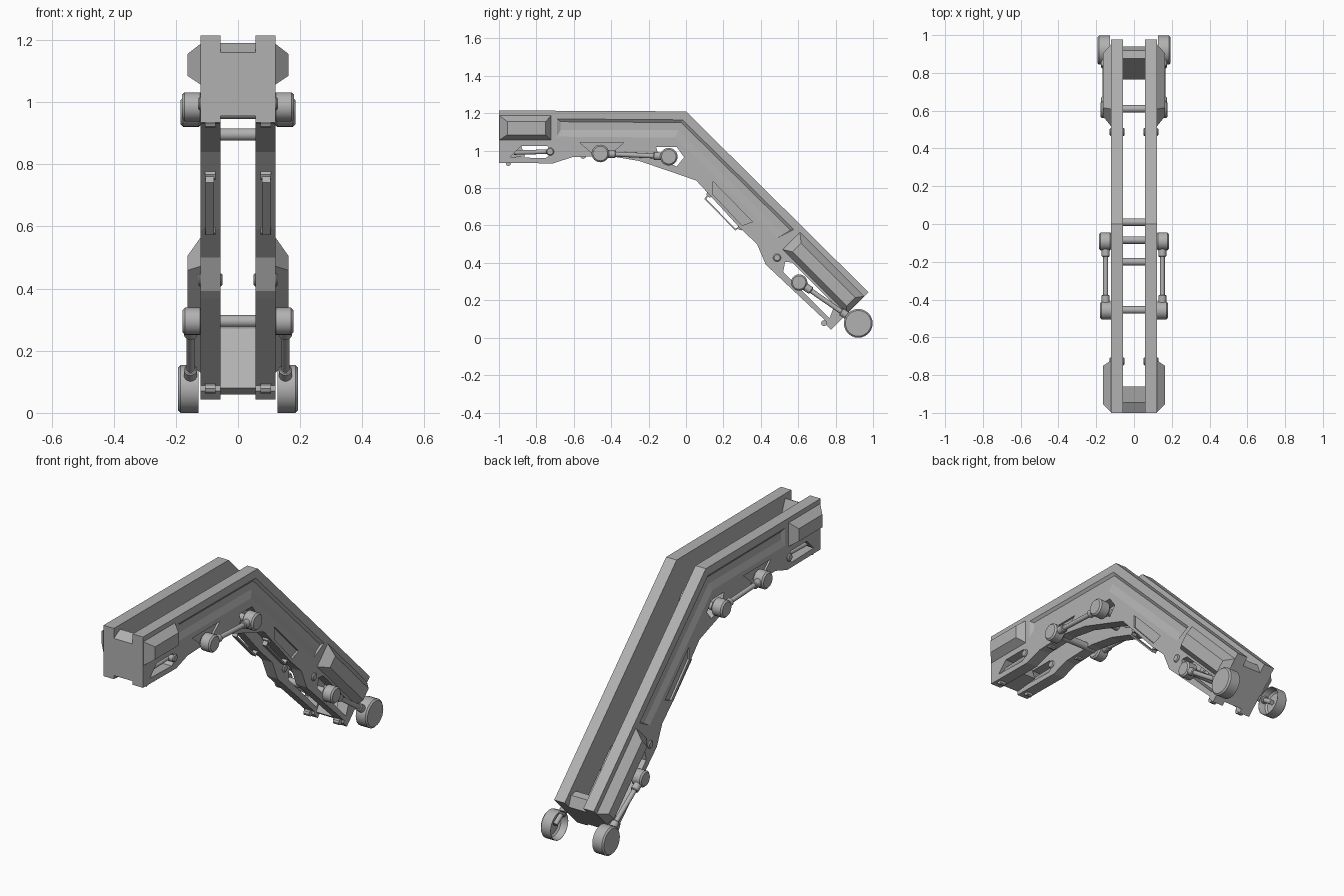
import bpy, bmesh, math
from mathutils import Matrix, Vector

if "Cube" in bpy.data.objects:
    bpy.data.objects.remove(bpy.data.objects["Cube"])

COL = bpy.context.scene.collection
TO_SIDE = Matrix(((0, 0, 1, 0), (1, 0, 0, 0), (0, 1, 0, 0), (0, 0, 0, 1)))  # drawing plane -> yz plane
END = Vector((0.976, 0.243))     # upper corner of the sloped beam's end
K = math.sqrt(0.5)
GREY = bpy.data.materials.new("dark_grey")
GREY.diffuse_color = (.44, .44, .44, 1)
GREY.use_nodes = True
GREY.node_tree.nodes["Principled BSDF"].inputs["Base Color"].default_value = GREY.diffuse_color


def slope(s, n):
    """Point on the sloped beam: s along it from its end, n above its top edge."""
    return (END.x + (s + n) * K, END.y + (n - s) * K)


def add(name, mesh, mirror=True, bevel=0):
    mesh.materials.clear()
    mesh.materials.append(GREY)
    ob = bpy.data.objects.new(name, mesh)
    COL.objects.link(ob)
    if bevel:
        b = ob.modifiers.new("bevel", 'BEVEL')
        b.width, b.segments, b.limit_method, b.angle_limit = bevel, 1, 'ANGLE', math.radians(40)
    if mirror:
        ob.modifiers.new("mirror", 'MIRROR').use_axis[0] = True
    return ob


def prism(name, outline, x0, x1, holes=(), mirror=True):
    """Side profile (y, z) with holes, extruded from x0 to x1."""
    cu = bpy.data.curves.new(name, 'CURVE')
    cu.dimensions, cu.fill_mode, cu.extrude = '2D', 'BOTH', (x1 - x0) / 2
    for pts in (outline, *holes):
        sp = cu.splines.new('POLY')
        sp.points.add(len(pts) - 1)
        for p, c in zip(sp.points, pts):
            p.co = (c[0], c[1], 0, 1)
        sp.use_cyclic_u = True
    tmp = bpy.data.objects.new("tmp", cu)
    COL.objects.link(tmp)
    dg = bpy.context.evaluated_depsgraph_get()
    mesh = bpy.data.meshes.new_from_object(tmp.evaluated_get(dg))
    bpy.data.objects.remove(tmp)
    mesh.transform(Matrix.Translation(((x0 + x1) / 2, 0, 0)) @ TO_SIDE)
    bm = bmesh.new()
    bm.from_mesh(mesh)
    bmesh.ops.remove_doubles(bm, verts=bm.verts, dist=1e-5)
    bmesh.ops.recalc_face_normals(bm, faces=bm.faces)
    bm.to_mesh(mesh)
    bm.free()
    for f in mesh.polygons:
        f.use_smooth = False
    return add(name, mesh, mirror)


def pod(name, base, top, x0, x1, caps=True):
    """Tapered solid (or open sloping ring) between two (y, z) polygons."""
    bm = bmesh.new()
    a = [bm.verts.new((x0, *p)) for p in base]
    b = [bm.verts.new((x1, *p)) for p in top]
    if caps:
        bm.faces.new(a)
        bm.faces.new(b)
    for i in range(len(a)):
        j = (i + 1) % len(a)
        bm.faces.new((a[i], a[j], b[j], b[i]))
    bmesh.ops.recalc_face_normals(bm, faces=bm.faces)
    if not caps:
        bm.normal_update()
        bmesh.ops.reverse_faces(bm, faces=[f for f in bm.faces if f.normal.x < 0])
    mesh = bpy.data.meshes.new(name)
    bm.to_mesh(mesh)
    bm.free()
    return add(name, mesh)


def rod(name, p, q, r, mirror=True, bevel=0, cup=False, seg=24):
    """Cylinder from p to q; cup hollows out the end at p."""
    p, q = Vector(p), Vector(q)
    d = q - p
    m = Matrix.Translation((p + q) / 2) @ d.to_track_quat('Z', 'Y').to_matrix().to_4x4()
    bm = bmesh.new()
    bmesh.ops.create_cone(bm, cap_ends=True, segments=seg, radius1=r, radius2=r, depth=d.length, matrix=m)
    if cup:
        bm.normal_update()
        cap = [f for f in bm.faces if len(f.verts) > 4 and f.normal.dot(d) < 0]
        bmesh.ops.inset_region(bm, faces=cap, thickness=0.012)
        bmesh.ops.translate(bm, verts=cap[0].verts[:], vec=d * 0.7)
    mesh = bpy.data.meshes.new(name)
    bm.to_mesh(mesh)
    bm.free()
    for f in mesh.polygons:
        f.use_smooth = True
    mesh.set_sharp_from_angle(angle=math.radians(35))
    return add(name, mesh, mirror, bevel)


# Bent side beams: inner plate plus a thin outer skin with recessed panels
outline = [(-1, 1.215), (0, 1.21), slope(0, 0), slope(0, -.283), slope(-.04, -.283), slope(-.05, -.27),
           slope(-.46, -.283), slope(-.495, -.283), (.38, .50), (.285, .59), (.12, .77), (.055, .84),
           (-.03, .87), (-.25, .945), (-.41, .972), (-.61, .965), (-.71, .932), (-1, .935)]
holes = [
    [(-.94, .965), (-.88, 1.025), (-.74, 1.025), (-.72, .985), (-.75, .96)],
    [(-.16, 1.02), (-.05, 1.02), (-.01, .965), (-.05, .915), (-.14, .955)],
    [slope(-.43, -.2), slope(-.40, -.175), slope(-.08, -.175), slope(-.05, -.245), slope(-.40, -.245)],
]
groove = [(-.69, 1.17), (-.019, 1.165), slope(-.52, -.045), slope(-.55, -.14), (-.058, 1.07), (-.69, 1.075)]
groove_floor = [(-.67, 1.155), (-.025, 1.15), slope(-.53, -.06), slope(-.54, -.10), (-.041, 1.11), (-.67, 1.11)]
panels = [
    groove,
    [(-.57, 1.045), (-.33, 1.045), (-.40, .985), (-.50, .985)],
    [(.145, .835), (.355, .62), (.30, .60), (.145, .765)],
]
prism("beam_plate", outline, .057, .110, holes)
prism("beam_skin", outline, .110, .121, holes + panels)
pod("groove_slopes", groove_floor, groove, .1102, .121, caps=False)

# Blocks closing both ends of the channel between the beams
prism("front_end_block", [(-1, .955), (-1, 1.16), (-.945, 1.19), (-.86, .97)], -.058, .058, mirror=False)
prism("lower_end_block", [slope(0, -.26), slope(0, -.05), slope(-.055, -.025), slope(-.09, -.05),
                          slope(-.035, -.265)], -.058, .058, mirror=False)

# Tapered pods on the outer faces
pod("front_pod", [(-1, 1.055), (-.72, 1.055), (-.72, 1.19), (-1, 1.19)],
    [(-.955, 1.085), (-.75, 1.085), (-.75, 1.155), (-.955, 1.155)], .118, .163)
pod("lower_pod", [slope(-.49, -.165), slope(0, -.165), slope(0, -.03), slope(-.49, -.03)],
    [slope(-.44, -.135), slope(-.03, -.135), slope(-.03, -.07), slope(-.44, -.07)], .118, .163)

# Cross rods between the beams
for y, z, x in ((.01, .896, .08), (-.2, .985, .08), (-.085, .966, .13), (-.455, .985, .13), (.61, .295, .13)):
    rod("cross_rod", (-x, y, z), (x, y, z), .02, mirror=False)


def piston(name, a, ra, b, rb, x):
    """Rod with collars joining two round joints."""
    A, B = Vector((x, *a)), Vector((x, *b))
    d = (B - A).normalized()
    rod(name + "_rod", A, B, .013)
    rod(name + "_collar", A + d * ra * .8, A + d * (ra + .035), .021, bevel=.004)
    rod(name + "_collar", B - d * (rb + .035), B - d * rb * .8, .021, bevel=.004)


# Upper pistons
rod("upper_front_joint", (.115, -.458, .985), (.18, -.458, .985), .047, bevel=.008)
rod("upper_rear_joint", (.118, -.092, .968), (.185, -.092, .968), .047, bevel=.008)
piston("upper_piston", (-.458, .985), .047, (-.092, .968), .047, .15)

# Lower pistons with hollow wheels
rod("lower_joint", (.115, .605, .295), (.178, .605, .295), .044, bevel=.008)
rod("lower_wheel", (.119, .921, .077), (.193, .921, .077), .077, bevel=.008, cup=True)
piston("lower_piston", (.605, .295), .044, (.921, .077), .077, .153)

# Pins through the beams near the windows
for y, z in ((-.727, .995), (.487, .428)):
    rod("window_pin", (.05, y, z), (.129, y, z), .021, bevel=.005)
rod("window_bar", (.09, -.92, .99), (.09, -.72, .995), .012)

# Thin strap handle under the sloped beam
prism("strap_handle", [(.14, .80), (.098, .742), (.265, .572), (.31, .612), (.305, .618), (.265, .582),
                       (.108, .742), (.147, .795)], .077, .105)

# Small lugs on the underside
for y, z, r in ((-.95, .932, .014), (-.55, .972, .016), (.127, .767, .018), (.295, .592, .018), (.738, .078, .016)):
    rod("underside_lug", (.073, y, z), (.107, y, z), r, seg=8)
